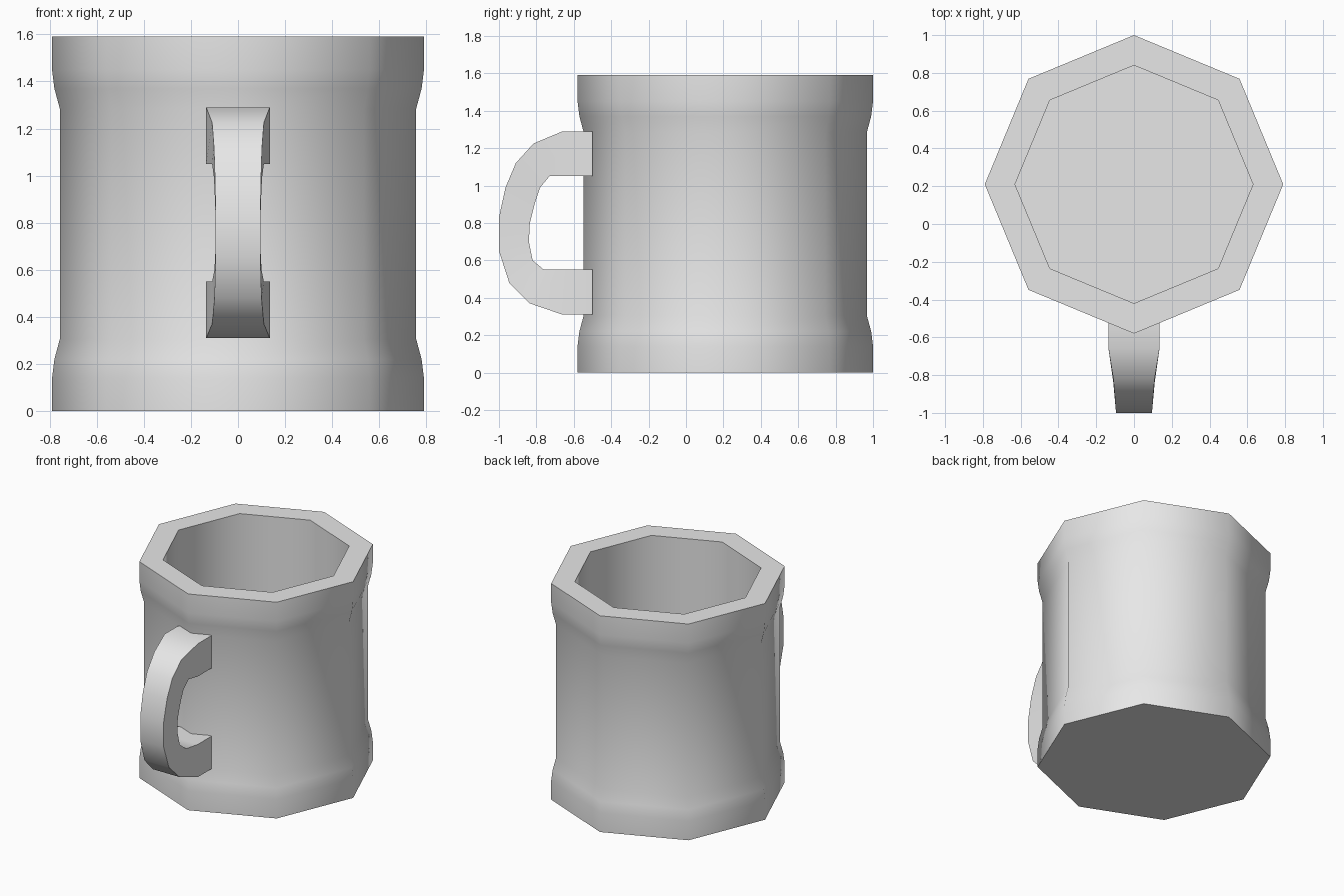
import bpy, bmesh, math

cube = bpy.data.objects.get("Cube")
if cube:
    bpy.data.objects.remove(cube, do_unlink=True)

grey = bpy.data.materials.new("light grey")
grey.use_nodes = True
grey.diffuse_color = (0.8, 0.8, 0.8, 1)
grey.node_tree.nodes["Principled BSDF"].inputs["Base Color"].default_value = (0.8, 0.8, 0.8, 1)


def loft(name, rings, location=(0, 0, 0)):
    """Skin a list of closed rings, cap both ends and smooth by angle."""
    bm = bmesh.new()
    loops = [[bm.verts.new(p) for p in ring] for ring in rings]
    for a, b in zip(loops, loops[1:]):
        for i in range(len(a)):
            j = (i + 1) % len(a)
            bm.faces.new((a[i], a[j], b[j], b[i]))
    bm.faces.new(loops[0])
    bm.faces.new(loops[-1])
    bmesh.ops.recalc_face_normals(bm, faces=bm.faces)
    mesh = bpy.data.meshes.new(name)
    bm.to_mesh(mesh)
    bm.free()
    mesh.materials.append(grey)
    obj = bpy.data.objects.new(name, mesh)
    obj.location = location
    bpy.context.collection.objects.link(obj)
    bpy.ops.object.select_all(action='DESELECT')
    obj.select_set(True)
    bpy.context.view_layer.objects.active = obj
    bpy.ops.object.shade_smooth_by_angle(angle=math.radians(52))
    return obj


# Eight-sided cup: thick bands at foot and rim, straight hollow inside
HEIGHT = 1.59
foot = [(0.79, 0), (0.79, 0.14), (0.78, 0.22), (0.757, 0.305)]
rim = [(r, HEIGHT - z) for r, z in reversed(foot)]
hollow = [(0.63, HEIGHT), (0.63, 0.16)]


def octagon(r, z):
    angles = [i * math.pi / 4 for i in range(8)]
    return [(r * math.cos(a), r * math.sin(a), z) for a in angles]


loft("cup", [octagon(r, z) for r, z in foot + rim + hollow], (0, 0.21, 0))

# Handle: outer point, inner point (y, z) and half width at each station
stations = [
    ((-0.50, 1.29), (-0.50, 1.05), 0.135),
    ((-0.66, 1.29), (-0.66, 1.05), 0.135),
    ((-0.815, 1.225), (-0.73, 1.05), 0.11),
    ((-0.91, 1.12), (-0.78, 0.99), 0.102),
    ((-0.965, 0.99), (-0.81, 0.90), 0.098),
    ((-1.0, 0.83), (-0.835, 0.80), 0.095),
    ((-1.0, 0.65), (-0.84, 0.70), 0.095),
    ((-0.945, 0.48), (-0.82, 0.60), 0.1),
    ((-0.835, 0.37), (-0.76, 0.55), 0.11),
    ((-0.66, 0.31), (-0.66, 0.55), 0.135),
    ((-0.50, 0.31), (-0.50, 0.55), 0.135),
]
loft("handle", [[(-w, *out), (w, *out), (w, *inn), (-w, *inn)]
                for out, inn, w in stations])
